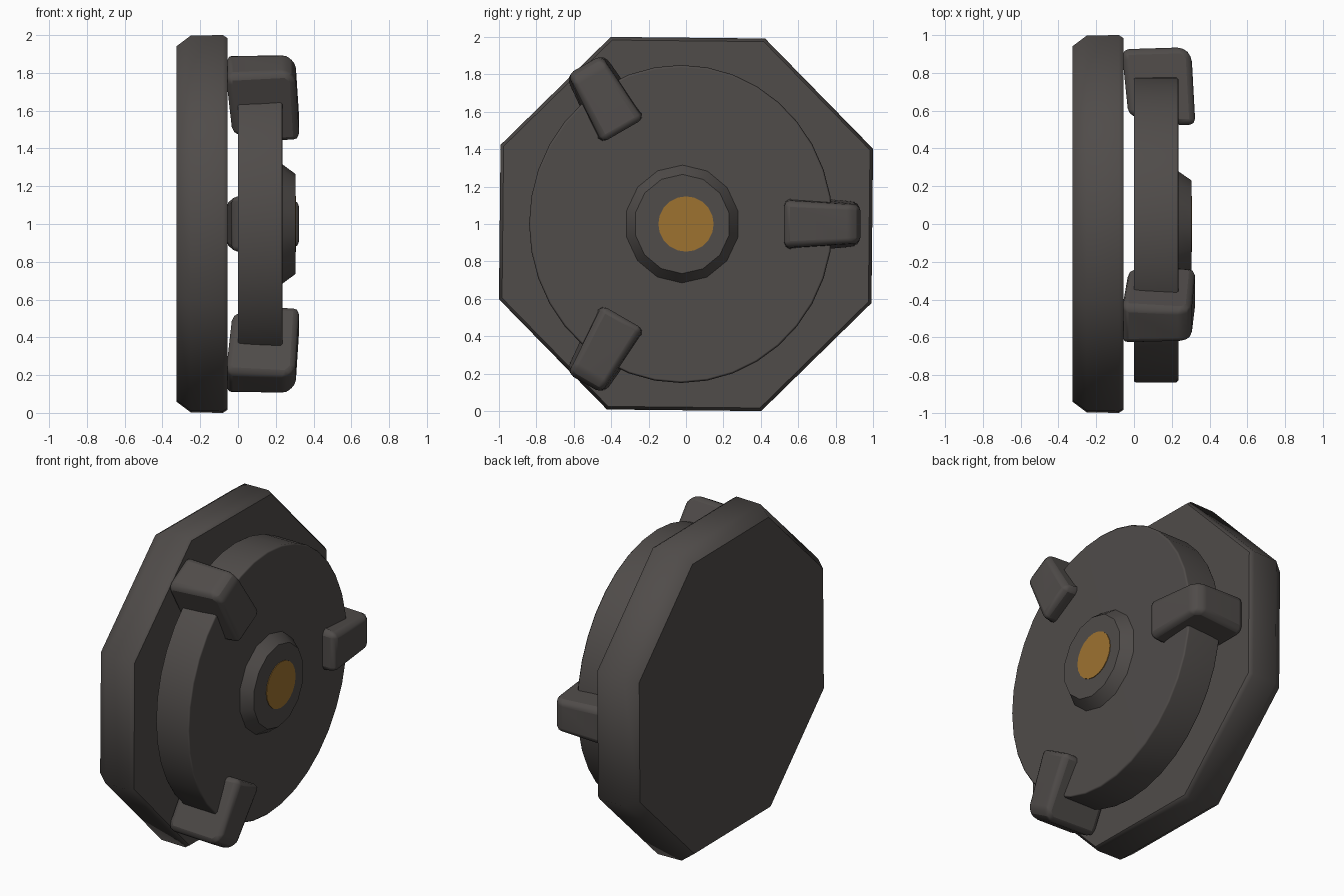
import bpy, bmesh, math

if "Cube" in bpy.data.objects:
    bpy.data.objects.remove(bpy.data.objects["Cube"])


def material(name, rgb):
    m = bpy.data.materials.new(name)
    m.diffuse_color = (*rgb, 1)
    m.use_nodes = True
    m.node_tree.nodes["Principled BSDF"].inputs["Base Color"].default_value = m.diffuse_color
    return m


DARK = material("dark metal", (0.08, 0.072, 0.068))
GOLD = material("gold", (0.34, 0.17, 0.03))


def finish(name, bm, mat, angle, bevel=0):
    bmesh.ops.recalc_face_normals(bm, faces=bm.faces)
    mesh = bpy.data.meshes.new(name)
    bm.to_mesh(mesh)
    bm.free()
    mesh.materials.append(mat)
    ob = bpy.data.objects.new(name, mesh)
    bpy.context.collection.objects.link(ob)
    if bevel:
        b = ob.modifiers.new("bevel", "BEVEL")
        b.width = bevel
        b.segments = 2
        b.limit_method = "ANGLE"
        b.angle_limit = math.radians(35)
    bpy.ops.object.select_all(action="DESELECT")
    ob.select_set(True)
    bpy.context.view_layer.objects.active = ob
    bpy.ops.object.shade_smooth_by_angle(angle=math.radians(angle))
    w = ob.modifiers.new("weighted normals", "WEIGHTED_NORMAL")
    w.keep_sharp = True
    return ob


def lathe(name, profile, sides, mat, cy=0, phase=0, ysc=1, angle=50):
    """Capped rings (x, radius) around an axis along x at height 1."""
    bm = bmesh.new()
    rings = []
    for x, r in profile:
        ring = []
        for i in range(sides):
            a = phase + math.tau * i / sides
            ring.append(bm.verts.new((x, cy + r * ysc * math.cos(a), 1 + r * math.sin(a))))
        rings.append(ring)
    for p, q in zip(rings, rings[1:]):
        for i in range(sides):
            j = (i + 1) % sides
            bm.faces.new((p[i], p[j], q[j], q[i]))
    bm.faces.new(rings[0])
    bm.faces.new(rings[-1])
    return finish(name, bm, mat, angle)


# octagonal back plate with bevelled rims
lathe("back_plate", [(-0.325, 1.015), (-0.25, 1.075), (-0.08, 1.078), (-0.055, 1.06)],
      8, DARK, phase=math.radians(21.9))

# floating round disc
lathe("disc", [(0, 0.845), (0.01, 0.85), (0.225, 0.85), (0.236, 0.838)],
      36, DARK, cy=-0.027, ysc=0.955)

# low raised boss and its gold centre
lathe("boss", [(0.22, 0.325), (0.236, 0.315), (0.304, 0.265)], 14, DARK, cy=-0.02,
      ysc=0.97, phase=0.22)
lathe("gold_centre", [(0.3, 0.148), (0.308, 0.148)], 20, GOLD, angle=30)

# three clamps gripping the disc: side profile (x, radius, half width)
CLAMP = [(-0.06, 0.975, 0.115), (0.26, 0.985, 0.10), (0.305, 0.94, 0.105),
         (0.325, 0.575, 0.125), (0.24, 0.575, 0.13), (0.0, 0.62, 0.15),
         (-0.03, 0.63, 0.15), (-0.06, 0.92, 0.125)]
for k in range(3):
    a = math.tau * k / 3
    c, s = math.cos(a), math.sin(a)
    bm = bmesh.new()
    sides = []
    for sign in (-1, 1):
        sides.append([bm.verts.new((x, -0.05 + r * c - sign * h * s, 1 + r * s + sign * h * c))
                      for x, r, h in CLAMP])
    n = len(CLAMP)
    for i in range(n):
        j = (i + 1) % n
        bm.faces.new((sides[0][i], sides[0][j], sides[1][j], sides[1][i]))
    bm.faces.new(sides[0])
    bm.faces.new(sides[1])
    finish(f"clamp_{k + 1}", bm, DARK, 50, bevel=0.035)
